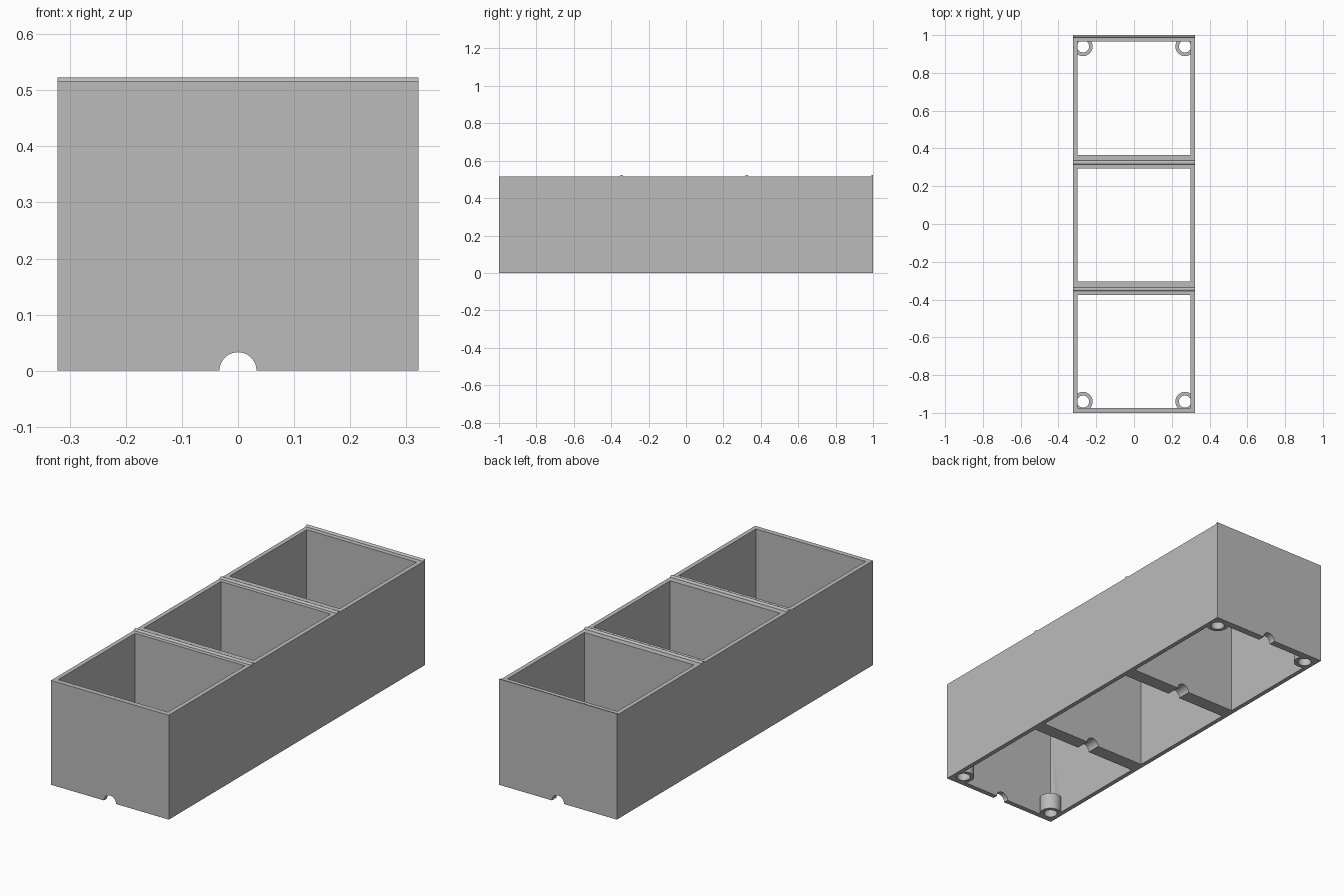
import bpy, bmesh, math
from mathutils import Matrix

cube = bpy.data.objects.get("Cube")
if cube:
    bpy.data.objects.remove(cube, do_unlink=True)

W, H = 0.322, 0.516              # half width, wall height
BOSS_X, BOSS_Y, BOSS_H = 0.27, 0.94, 0.083

grey = bpy.data.materials.new("plain grey")
grey.use_nodes = True
grey.diffuse_color = (0.5, 0.5, 0.5, 1)
grey.node_tree.nodes["Principled BSDF"].inputs["Base Color"].default_value = (0.5, 0.5, 0.5, 1)


def finish(name, bm):
    bmesh.ops.recalc_face_normals(bm, faces=bm.faces)
    mesh = bpy.data.meshes.new(name)
    bm.to_mesh(mesh)
    bm.free()
    mesh.materials.append(grey)
    ob = bpy.data.objects.new(name, mesh)
    bpy.context.collection.objects.link(ob)
    return ob


def box(name, x0, x1, y0, y1, z0, z1):
    bm = bmesh.new()
    size = Matrix.Diagonal((x1 - x0, y1 - y0, z1 - z0, 1))
    place = Matrix.Translation(((x0 + x1) / 2, (y0 + y1) / 2, (z0 + z1) / 2))
    bmesh.ops.create_cube(bm, size=1, matrix=place @ size)
    return finish(name, bm)


def cylinder(name, radius, length, centre, along_y=False):
    bm = bmesh.new()
    turn = Matrix.Rotation(math.pi / 2 if along_y else 0, 4, 'X')
    bmesh.ops.create_cone(bm, cap_ends=True, segments=40, radius1=radius, radius2=radius,
                          depth=length, matrix=Matrix.Translation(centre) @ turn)
    return finish(name, bm)


def combine(target, tool, operation):
    mod = target.modifiers.new("combine", 'BOOLEAN')
    mod.object, mod.operation, mod.solver = tool, operation, 'EXACT'
    with bpy.context.temp_override(object=target, active_object=target):
        bpy.ops.object.modifier_apply(modifier=mod.name)
    bpy.data.objects.remove(tool, do_unlink=True)


# Open box with three bottomless compartments
body = box("planter_body", -W, W, -1, 1, 0, H)
for i in range(3):
    y = -0.975 + 0.67 * i
    combine(body, box("cell_cutter", -0.3, 0.3, y, y + 0.6, -0.1, H + 0.1), 'DIFFERENCE')

# Screw bosses in the bottom corners, with open holes
corners = [(sx * BOSS_X, sy * BOSS_Y) for sx in (-1, 1) for sy in (-1, 1)]
for x, y in corners:
    combine(body, cylinder("boss", 0.051, BOSS_H, (x, y, BOSS_H / 2)), 'UNION')
for x, y in corners:
    combine(body, cylinder("hole_cutter", 0.032, 2 * BOSS_H + 0.002, (x, y, 0)), 'DIFFERENCE')

# Half-round drain groove through all cross walls
combine(body, cylinder("groove_cutter", 0.033, 2.2, (0, 0, 0), True), 'DIFFERENCE')


# Low rounded ridges across the dividers and the back rim
def ridge(name, y0, y1, start, end):
    bm = bmesh.new()
    steps = 8
    ring = []
    for i in range(steps + 1):
        a = start + (end - start) * i / steps
        t = (math.cos(a) - math.cos(start)) / (math.cos(end) - math.cos(start))
        ring.append(bm.verts.new((-W, y0 + (y1 - y0) * t, H + 0.007 * math.sin(a))))
    if math.sin(end) > 0.5:
        ring.append(bm.verts.new((-W, y1, H)))
    face = bm.faces.new(ring)
    out = bmesh.ops.extrude_face_region(bm, geom=[face])
    new = [g for g in out["geom"] if isinstance(g, bmesh.types.BMVert)]
    bmesh.ops.translate(bm, verts=new, vec=(2 * W, 0, 0))
    return finish(name, bm)


parts = [body,
         ridge("front_divider_ridge", -0.355, -0.335, math.pi, 0),
         ridge("rear_divider_ridge", 0.315, 0.335, math.pi, 0),
         ridge("back_rim_ridge", 0.988, 1, math.pi, math.pi / 2)]

# Smooth round surfaces, sharp corners
bpy.ops.object.select_all(action='DESELECT')
for part in parts:
    part.select_set(True)
bpy.context.view_layer.objects.active = body
bpy.ops.object.shade_smooth_by_angle(angle=math.radians(30))
